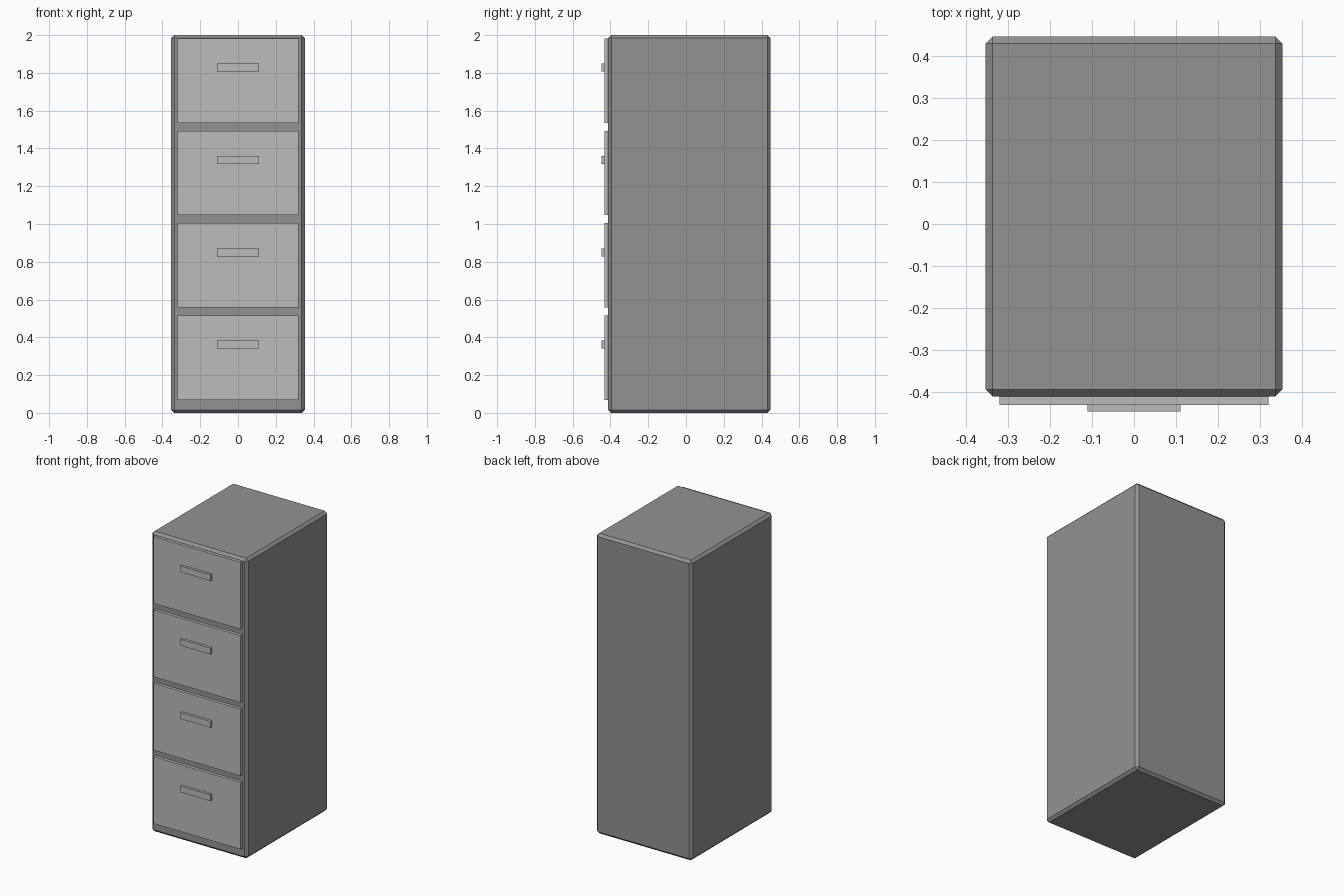
import bpy

if "Cube" in bpy.data.objects:
    bpy.data.objects.remove(bpy.data.objects["Cube"])


def material(name, rgb):
    m = bpy.data.materials.new(name)
    m.diffuse_color = (*rgb, 1)
    m.use_nodes = True
    m.node_tree.nodes["Principled BSDF"].inputs["Base Color"].default_value = m.diffuse_color
    return m


body_grey = material("body grey", (0.29, 0.29, 0.29))
drawer_grey = material("drawer light grey", (0.49, 0.51, 0.495))


def box(name, x, y, z, mat):
    """Box from (min, max) ranges on each axis."""
    bpy.ops.mesh.primitive_cube_add(size=1, location=[(r[0] + r[1]) / 2 for r in (x, y, z)])
    ob = bpy.context.object
    ob.name = name
    ob.scale = [r[1] - r[0] for r in (x, y, z)]
    bpy.ops.object.transform_apply(location=False, rotation=False, scale=True)
    ob.data.materials.append(mat)
    return ob


# cabinet body with chamfered edges
cabinet = box("cabinet_body", (-0.354, 0.354), (-0.412, 0.448), (0, 2), body_grey)
bevel = cabinet.modifiers.new("chamfer", 'BEVEL')
bevel.width = 0.0165
bevel.segments = 1

# four drawers, each with a flat pull handle
for i in range(4):
    mid = 0.292 + i * 0.489
    box(f"drawer_front_{i + 1}", (-0.321, 0.321), (-0.432, -0.411),
        (mid - 0.223, mid + 0.223), drawer_grey)
    box(f"drawer_handle_{i + 1}", (-0.111, 0.111), (-0.448, -0.431),
        (mid + 0.048, mid + 0.09), drawer_grey)
